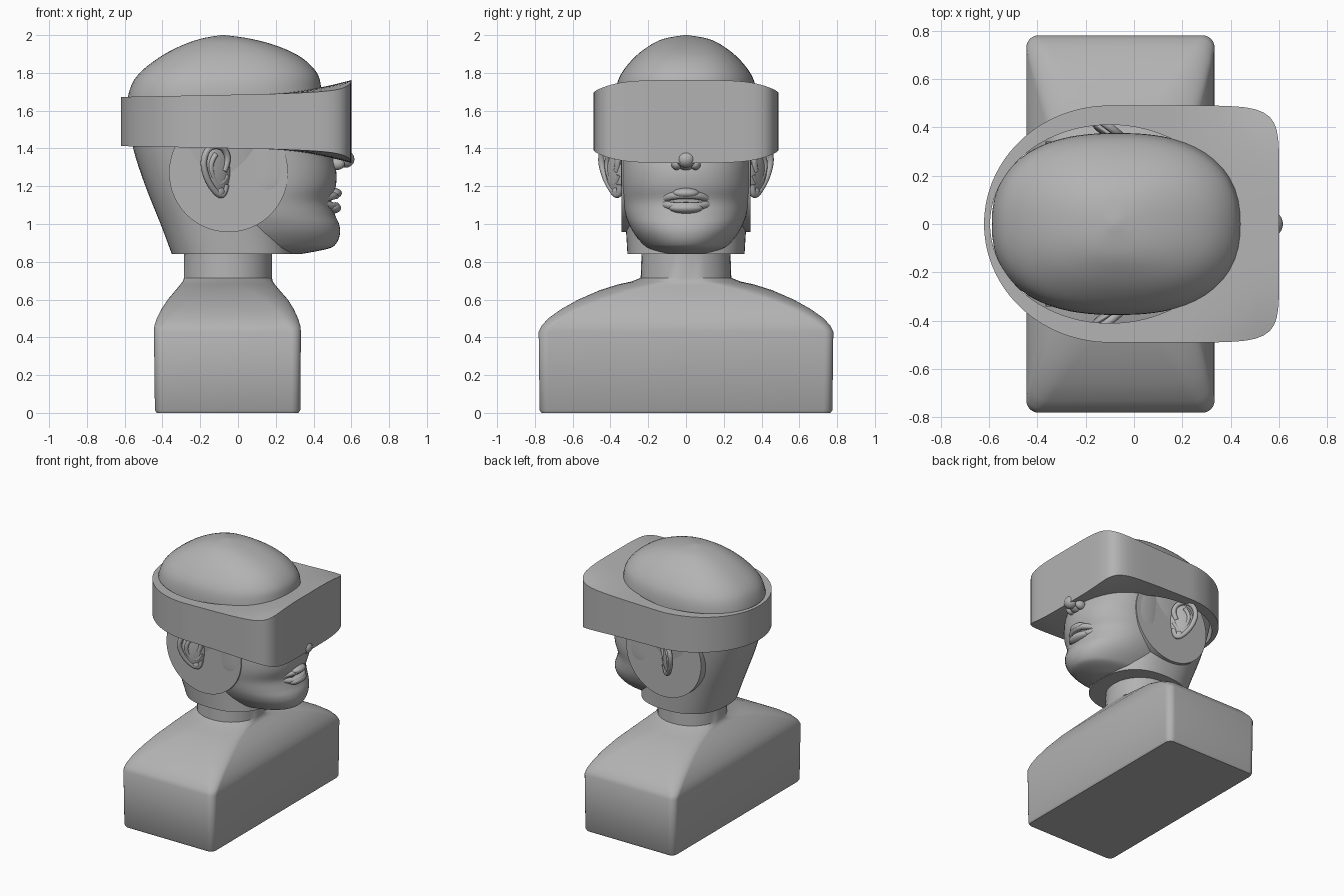
import bpy, bmesh
from math import sin, cos, pi, radians
from mathutils import Vector, Matrix

cube = bpy.data.objects.get("Cube")
if cube:
    bpy.data.objects.remove(cube)

grey = bpy.data.materials.new("plain grey")
grey.use_nodes = True
COLOUR = (0.45, 0.45, 0.45, 1)
grey.diffuse_color = COLOUR
grey.node_tree.nodes["Principled BSDF"].inputs["Base Color"].default_value = COLOUR


def finish(ob, angle=35):
    ob.data.materials.clear()
    ob.data.materials.append(grey)
    bpy.ops.object.select_all(action='DESELECT')
    ob.select_set(True)
    bpy.context.view_layer.objects.active = ob
    bpy.ops.object.shade_smooth_by_angle(angle=radians(angle))
    return ob


def from_bmesh(name, bm, angle=35):
    bmesh.ops.recalc_face_normals(bm, faces=bm.faces)
    me = bpy.data.meshes.new(name)
    bm.to_mesh(me)
    bm.free()
    ob = bpy.data.objects.new(name, me)
    bpy.context.collection.objects.link(ob)
    return finish(ob, angle)


def loft(name, rings, closed=False, angle=35):
    """Skin a stack of rings; cap the ends, or join last ring to first."""
    bm = bmesh.new()
    loops = [[bm.verts.new(p) for p in ring] for ring in rings]
    pairs = list(zip(loops, loops[1:]))
    if closed:
        pairs.append((loops[-1], loops[0]))
    else:
        bm.faces.new(loops[0])
        bm.faces.new(loops[-1])
    n = len(loops[0])
    for a, b in pairs:
        for i in range(n):
            j = (i + 1) % n
            bm.faces.new((a[i], a[j], b[j], b[i]))
    return from_bmesh(name, bm, angle)


def oval(cx, back, front, half, n_back=2, n_front=2, count=96):
    """Plan outline whose back and front halves differ in length and squareness."""
    pts = []
    for i in range(count):
        c, s = cos(2 * pi * i / count), sin(2 * pi * i / count)
        a, n = (front, n_front) if c > 0 else (back, n_back)
        r = (abs(c / a) ** n + abs(s / half) ** n) ** (-1 / n)
        pts.append((cx + r * c, r * s))
    return pts


def rounded_box(xb, xf, hy, r, steps=8):
    cx, hx = (xb + xf) / 2, (xf - xb) / 2
    pts = []
    for sx, sy, start in ((1, 1, 0), (-1, 1, 90), (-1, -1, 180), (1, -1, 270)):
        for k in range(steps + 1):
            t = radians(start + 90 * k / steps)
            pts.append((cx + sx * (hx - r) + r * cos(t), sy * (hy - r) + r * sin(t)))
    return pts


def smooth_rows(rows, steps=4):
    """Catmull-Rom interpolation of profile rows."""
    rows = [Vector(r) for r in rows]
    out = []
    for i in range(len(rows) - 1):
        p0, p1, p2, p3 = (rows[max(0, min(len(rows) - 1, i + k))] for k in (-1, 0, 1, 2))
        for k in range(steps):
            t = k / steps
            out.append(p1 + (p2 - p0) * (t / 2)
                       + (p0 * 2 - p1 * 5 + p2 * 4 - p3) * (t * t / 2)
                       + (p1 * 3 - p0 - p2 * 3 + p3) * (t ** 3 / 2))
    return out + [rows[-1]]


def egg_loft(name, rows, power):
    rings = []
    for z, xb, xf, hy in smooth_rows(rows):
        h = (xf - xb) / 2
        rings.append([(x, y, z) for x, y in oval((xb + xf) / 2, h, h, hy, power, power, 64)])
    return loft(name, rings)


def ball(name, centre, radii, turn=0):
    bm = bmesh.new()
    bmesh.ops.create_uvsphere(bm, u_segments=28, v_segments=18, radius=1)
    bm.transform(Matrix.Translation(centre) @ Matrix.Rotation(turn, 4, 'Z')
                 @ Matrix.Diagonal((*radii, 1)))
    return from_bmesh(name, bm, 60)


def tube(name, points, radius):
    cu = bpy.data.curves.new(name, 'CURVE')
    cu.dimensions = '3D'
    cu.bevel_depth = radius
    cu.bevel_resolution = 3
    cu.use_fill_caps = True
    sp = cu.splines.new('NURBS')
    sp.points.add(len(points) - 1)
    for p, co in zip(sp.points, points):
        p.co = (*co, 1)
    sp.use_endpoint_u = True
    sp.order_u = 3
    sp.resolution_u = 6
    ob = bpy.data.objects.new(name, cu)
    bpy.context.collection.objects.link(ob)
    bpy.ops.object.select_all(action='DESELECT')
    ob.select_set(True)
    bpy.context.view_layer.objects.active = ob
    bpy.ops.object.convert(target='MESH')
    return finish(bpy.context.view_layer.objects.active, 60)


# Shoulder block running up into the neck: z, back, front, half width, corner
bust = [(0, -.43, .32, .765, .04), (.015, -.44, .33, .775, .05), (.43, -.445, .333, .78, .05),
        (.46, -.443, .33, .765, .06), (.5, -.43, .318, .73, .08), (.55, -.405, .295, .66, .1),
        (.6, -.372, .264, .57, .13), (.65, -.33, .22, .455, .17), (.68, -.305, .195, .36, .2),
        (.695, -.293, .185, .29, .22), (.715, -.286, .18, .24, .225), (.86, -.285, .18, .235, .23)]
loft("shoulders_and_neck", [[(x, y, z) for x, y in rounded_box(*row)] for z, *row in bust])

# Skull, then the face in front of it: z, back, front, half width
egg_loft("skull", [
    (.84, -.35, .29, .31), (1, -.41, .28, .32), (1.2, -.49, .3, .335), (1.4, -.555, .38, .355),
    (1.6, -.588, .445, .375), (1.72, -.57, .44, .37), (1.8, -.52, .418, .34),
    (1.88, -.42, .338, .275), (1.94, -.31, .215, .2), (1.98, -.2, .07, .12),
    (2, -.09, -.07, .01)], 2.4)
egg_loft("face", [
    (.842, -.2, .34, .13), (.87, -.2, .48, .2), (.9, -.2, .522, .235), (.95, -.2, .54, .275),
    (1, -.2, .535, .302), (1.05, -.2, .513, .32), (1.12, -.2, .495, .333),
    (1.2, -.2, .518, .343), (1.28, -.2, .52, .345), (1.36, -.2, .5, .345),
    (1.45, -.2, .47, .345)], 2.15)

# Flat round pads around the ears
bm = bmesh.new()
bmesh.ops.create_cone(bm, cap_ends=True, segments=64, radius1=.315, radius2=.315, depth=.682)
bm.transform(Matrix.Translation((-.05, 0, 1.272)) @ Matrix.Rotation(pi / 2, 4, 'X'))
from_bmesh("ear_pads", bm)

# Nose and lips
ball("nose_tip", (.57, 0, 1.343), (.046, .05, .045))
ball("nose_base", (.51, 0, 1.33), (.06, .055, .045))
ball("upper_lip_centre", (.505, 0, 1.163), (.045, .07, .028))
ball("lower_lip_centre", (.5, 0, 1.085), (.046, .09, .03))
for lip, z, lift in (("upper_lip", 1.15, -.02), ("lower_lip", 1.092, .02)):
    tube(lip, [(.435, -.135, z + lift), (.5, -.08, z), (.525, 0, z + .004),
               (.5, .08, z), (.435, .135, z + lift)], .021)

# Ears: a flared shell with a rolled rim and inner fold
RIM = [(-.03, 0), (-.06, .05), (-.045, .11), (.01, .14), (.075, .12), (.105, .05),
       (.085, -.03), (.045, -.09), (0, -.13), (-.035, -.12), (-.045, -.07)]
FOLD = [(.02, .09), (.055, .05), (.05, -.02), (.015, -.07), (-.03, -.06), (-.05, -.02)]
FLARE = radians(35)
for side, s in (("left", 1), ("right", -1)):
    def on_ear(u, v, out=0):
        return (-.1 - u * cos(FLARE), s * (.385 + u * sin(FLARE) + .12 * v + out), 1.28 + v)
    tube(side + "_ear_rim", [on_ear(u, v) for u, v in RIM], .017)
    tube(side + "_ear_fold", [on_ear(u, v) for u, v in FOLD], .014)
    ball(side + "_ear_shell", (-.11, s * .378, 1.285), (.085, .022, .125), -s * FLARE)
    ball(side + "_ear_lobe", on_ear(-.005, -.11), (.03, .018, .03), -s * FLARE)
    ball(side + "_nostril", (.525, s * .05, 1.318), (.04, .028, .032))


# Headset: a band around the head that flares into a broad front panel
def flare(x, y):
    return .065 * max(0, (x - .1) / .5) ** 2 * (1 - .8 * (y / .49) ** 4)


def top_z(x, y):
    return 1.685 + .02 * x + flare(x, y)


def bottom_z(x, y):
    return 1.4 - .02 * x - flare(x, y)


outer = oval(-.1, .52, .7, .49, 2, 9, 160)
inner = oval(-.1, .495, .5, .41, 2, 2, 160)


def headset_ring(t, height):
    mixed = [(a + (c - a) * t, b + (d - b) * t) for (a, b), (c, d) in zip(outer, inner)]
    return [(x, y, height(x, y)) for x, y in mixed]


steps = [k / 5 for k in range(6)]
loft("headset", [headset_ring(t, bottom_z) for t in reversed(steps)]
     + [headset_ring(t, top_z) for t in steps], closed=True, angle=30)
